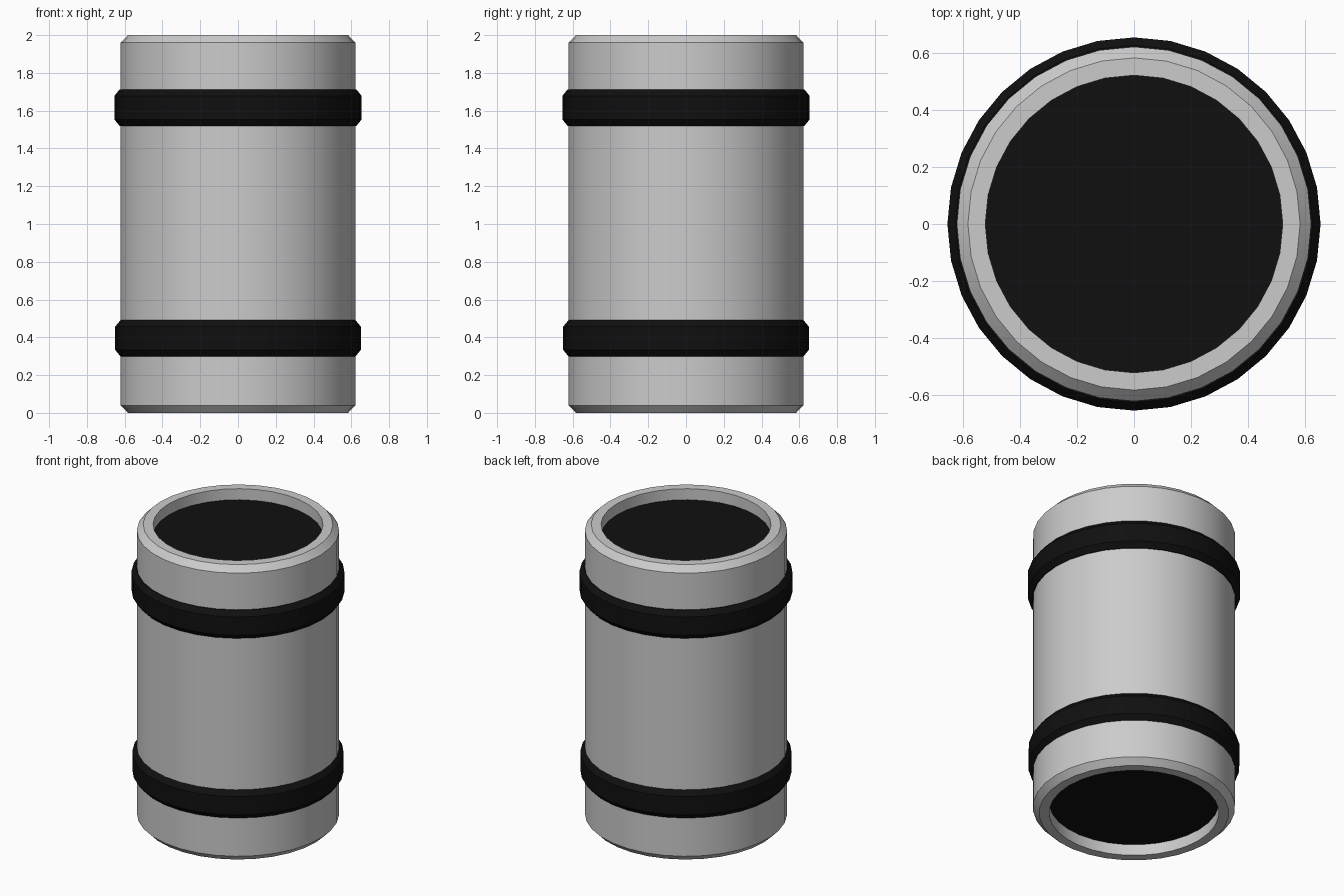
import bpy, bmesh, math

if "Cube" in bpy.data.objects:
    bpy.data.objects.remove(bpy.data.objects["Cube"])

SIDES = 32


def material(name, rgb):
    m = bpy.data.materials.new(name)
    m.diffuse_color = (*rgb, 1.0)
    m.use_nodes = True
    m.node_tree.nodes["Principled BSDF"].inputs["Base Color"].default_value = m.diffuse_color
    return m


grey = material("light grey metal", (0.6, 0.6, 0.6))
black = material("black rubber", (0.005, 0.005, 0.005))


def lathe(name, profile, mats, closed=False):
    """Spin a (radius, z) profile round z; open profiles get end caps in the last material."""
    bm = bmesh.new()
    rings = [[bm.verts.new((r * math.cos(2 * math.pi * i / SIDES),
                            r * math.sin(2 * math.pi * i / SIDES), z))
              for i in range(SIDES)] for r, z in profile]
    pairs = list(zip(rings, rings[1:]))
    if closed:
        pairs.append((rings[-1], rings[0]))
    for low, high in pairs:
        for i in range(SIDES):
            j = (i + 1) % SIDES
            bm.faces.new((low[i], low[j], high[j], high[i]))
    if not closed:
        for cap in (rings[0], rings[-1]):
            bm.faces.new(cap).material_index = len(mats) - 1
    bmesh.ops.recalc_face_normals(bm, faces=bm.faces)
    mesh = bpy.data.meshes.new(name)
    bm.to_mesh(mesh)
    bm.free()
    for m in mats:
        mesh.materials.append(m)
    obj = bpy.data.objects.new(name, mesh)
    bpy.context.collection.objects.link(obj)
    bpy.ops.object.select_all(action='DESELECT')
    obj.select_set(True)
    bpy.context.view_layer.objects.active = obj
    bpy.ops.object.shade_smooth_by_angle(angle=math.radians(30))
    return obj


# Cylinder body: chamfered rims, with a shallow black recess at each end
lathe("canister_body",
      [(0.522, 0.075), (0.522, 0), (0.583, 0), (0.622, 0.04),
       (0.622, 1.96), (0.583, 2), (0.522, 2), (0.522, 1.925)],
      [grey, black])

# Bevelled bands round the body
for name, z, r in (("lower_band", 0.395, 0.65), ("upper_band", 1.616, 0.655)):
    lathe(name,
          [(0.60, z - 0.096), (r - 0.028, z - 0.096), (r, z - 0.062),
           (r, z + 0.062), (r - 0.028, z + 0.096), (0.60, z + 0.096)],
          [black], closed=True)
